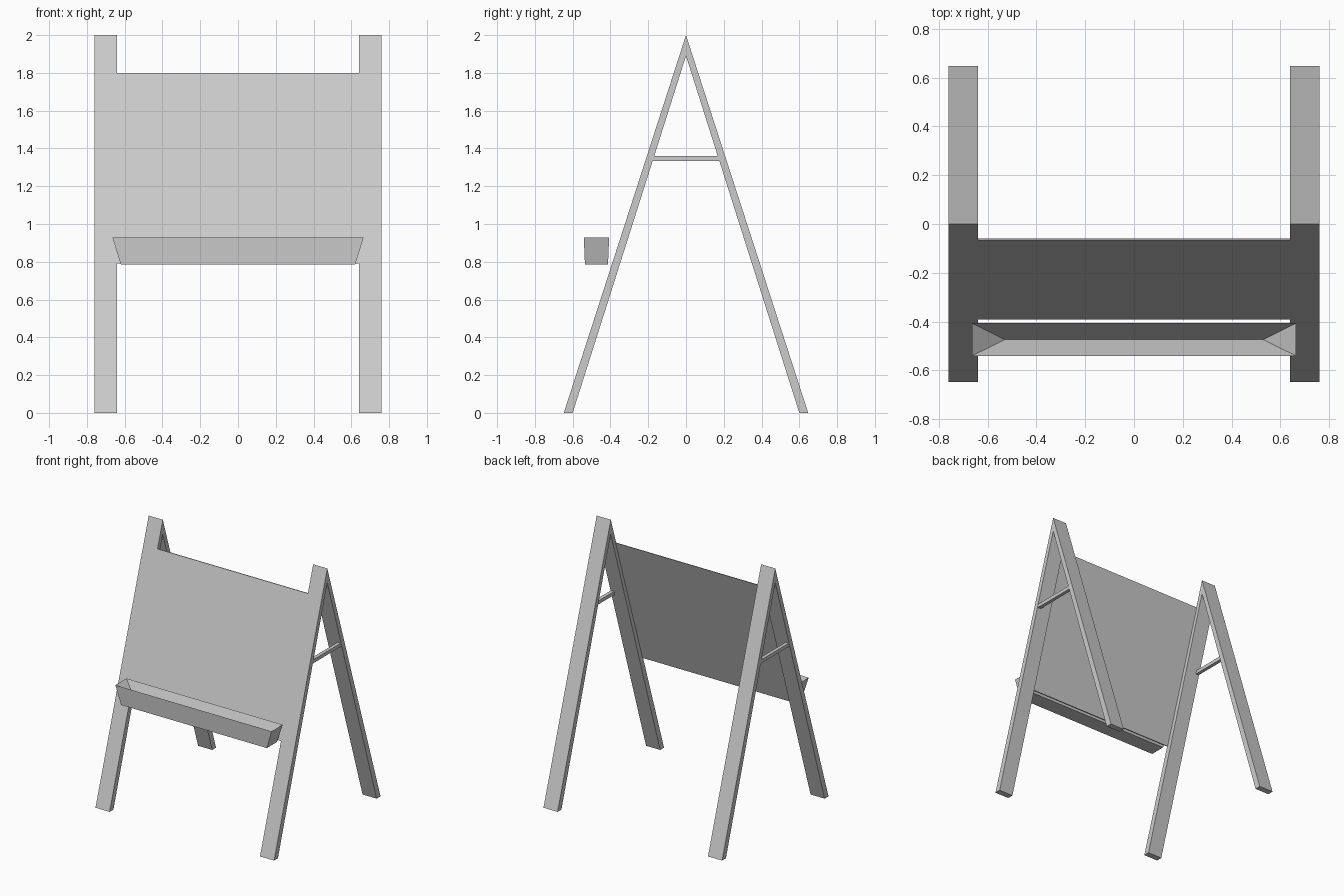
import bpy
import bmesh

cube = bpy.data.objects.get("Cube")
if cube:
    bpy.data.objects.remove(cube, do_unlink=True)

grey = bpy.data.materials.new("light_grey")
grey.use_nodes = True
grey.diffuse_color = (0.6, 0.6, 0.6, 1)
grey.node_tree.nodes["Principled BSDF"].inputs["Base Color"].default_value = (0.6, 0.6, 0.6, 1)


def finish(name, bm):
    bmesh.ops.recalc_face_normals(bm, faces=bm.faces)
    mesh = bpy.data.meshes.new(name)
    bm.to_mesh(mesh)
    bm.free()
    mesh.materials.append(grey)
    obj = bpy.data.objects.new(name, mesh)
    bpy.context.collection.objects.link(obj)
    return obj


def prism(name, profile, x0, x1):
    """Extrude a (y, z) profile along x."""
    bm = bmesh.new()
    face = bm.faces.new([bm.verts.new((x0, y, z)) for y, z in profile])
    ext = bmesh.ops.extrude_face_region(bm, geom=[face])
    moved = [v for v in ext["geom"] if isinstance(v, bmesh.types.BMVert)]
    bmesh.ops.translate(bm, verts=moved, vec=(x1 - x0, 0, 0))
    return finish(name, bm)


FOOT, TOP = 0.647, 2.0


def front_y(z):
    """Front plane of the sloping legs at height z."""
    return -FOOT * (1 - z / TOP)


# A-frame legs with a thin brace at the outer edge of each side
a_frame = [(-FOOT, 0), (0, TOP), (FOOT, 0), (0.6, 0), (0, 1.89), (-0.6, 0)]
brace = [(-0.18, 1.333), (-0.18, 1.36), (0.18, 1.36), (0.18, 1.333)]
for side, sign in (("left", 1), ("right", -1)):
    prism(side + "_leg_frame", a_frame, sign * 0.64, sign * 0.76)
    prism(side + "_brace", brace, sign * 0.73, sign * 0.757)

# Thin board flush with the front of the legs
low, high, thick = 0.79, 1.8, 0.006
prism("board", [(front_y(low), low), (front_y(high), high),
                (front_y(high) + thick, high), (front_y(low) + thick, low)], -0.64, 0.64)

# Tapered tray with a V-shaped pocket
bm = bmesh.new()


def ring(half, y0, y1, z):
    return [bm.verts.new(p) for p in
            ((-half, y0, z), (half, y0, z), (half, y1, z), (-half, y1, z))]


base = ring(0.62, -0.535, -0.413, 0.785)
rim = ring(0.665, -0.541, -0.407, 0.928)
bm.faces.new(base)
for i in range(4):
    j = (i + 1) % 4
    bm.faces.new((base[i], base[j], rim[j], rim[i]))
v_left, v_right = [bm.verts.new((x, -0.474, 0.792)) for x in (-0.53, 0.53)]
bm.faces.new((rim[0], rim[1], v_right, v_left))
bm.faces.new((rim[1], rim[2], v_right))
bm.faces.new((rim[2], rim[3], v_left, v_right))
bm.faces.new((rim[3], rim[0], v_left))
finish("tray", bm)
